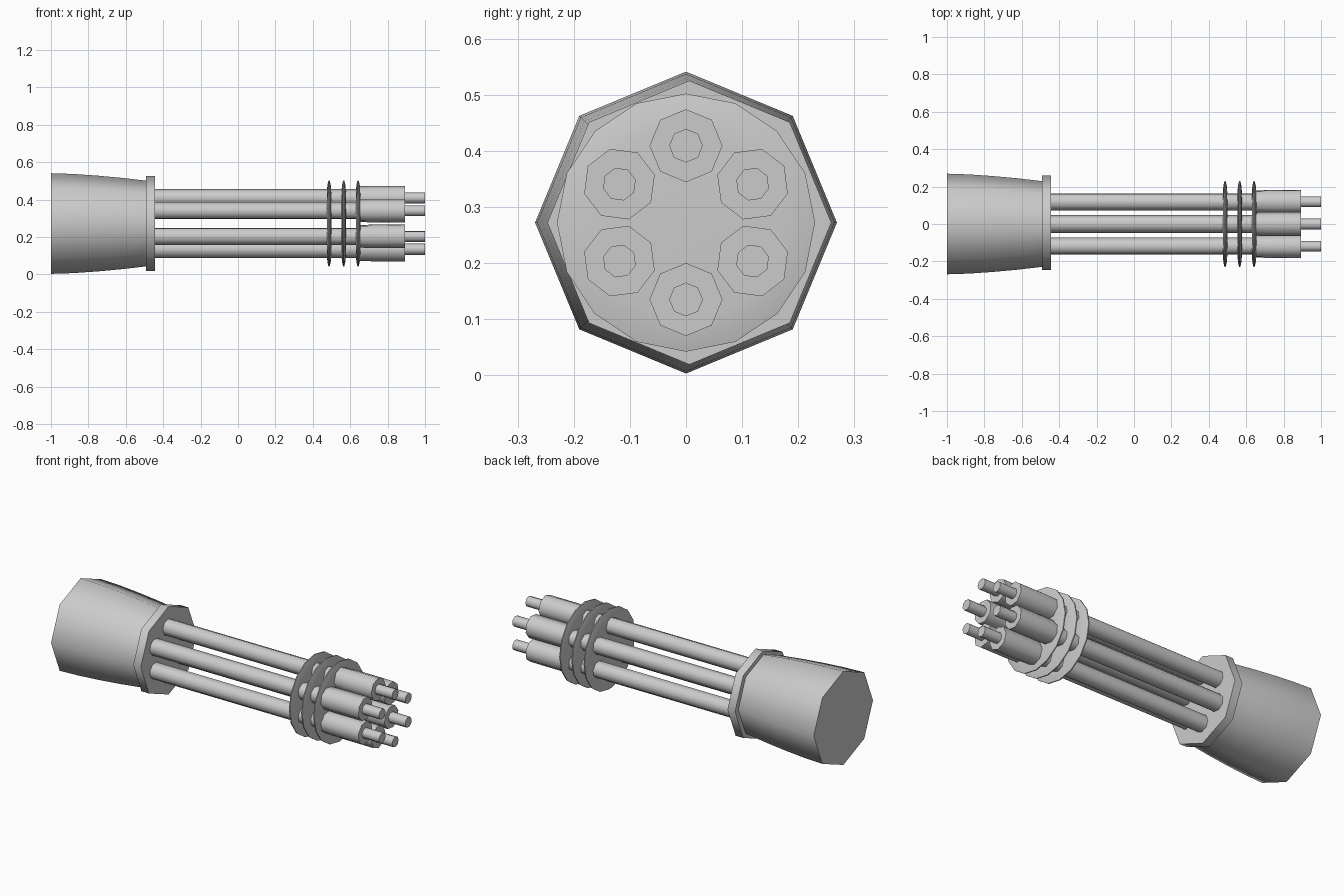
import bpy, bmesh
from math import cos, sin, pi, radians

if "Cube" in bpy.data.objects:
    bpy.data.objects.remove(bpy.data.objects["Cube"])

CZ = 0.272  # height of the long axis


def lathe(name, profile, sides, cy=0.0, cz=CZ, phase=0.0):
    """Capped solid spun around the x direction from (x, radius) pairs."""
    bm = bmesh.new()
    rings = []
    for x, r in profile:
        rings.append([bm.verts.new((x, cy + r * sin(phase + 2 * pi * i / sides),
                                    cz + r * cos(phase + 2 * pi * i / sides)))
                      for i in range(sides)])
    for a, b in zip(rings, rings[1:]):
        for i in range(sides):
            j = (i + 1) % sides
            bm.faces.new((a[i], a[j], b[j], b[i]))
    bm.faces.new(rings[0])
    bm.faces.new(rings[-1])
    bmesh.ops.recalc_face_normals(bm, faces=bm.faces)
    me = bpy.data.meshes.new(name)
    bm.to_mesh(me)
    bm.free()
    ob = bpy.data.objects.new(name, me)
    bpy.context.collection.objects.link(ob)
    bpy.ops.object.select_all(action='DESELECT')
    ob.select_set(True)
    bpy.context.view_layer.objects.active = ob
    bpy.ops.object.shade_smooth_by_angle(angle=radians(50))
    return ob


# Tapered rear housing
lathe("rear_housing", [(-1.0, 0.269), (-0.88, 0.265), (-0.75, 0.256),
                       (-0.62, 0.244), (-0.49, 0.229)], 8)

# Collar at the front of the housing
lathe("collar", [(-0.493, 0.253), (-0.445, 0.253)], 8, cy=0.006)

# Lens-edged clamp discs
for k, x in enumerate((0.487, 0.565, 0.642)):
    lathe(f"clamp_disc_{k + 1}",
          [(x - 0.012, 0.17), (x - 0.009, 0.205), (x - 0.003, 0.23),
           (x + 0.003, 0.23), (x + 0.009, 0.205), (x + 0.012, 0.17)], 16)

# Six barrels, each with a thick sleeve and a thin muzzle tip
for k in range(6):
    a = k * pi / 3
    cy, cz = 0.137 * sin(a), CZ + 0.137 * cos(a)
    lathe(f"barrel_{k + 1}", [(-0.46, 0.047), (0.65, 0.047)], 8, cy, cz, a)
    lathe(f"sleeve_{k + 1}", [(0.64, 0.062), (0.72, 0.065), (0.892, 0.065)], 8, cy, cz, a)
    lathe(f"muzzle_tip_{k + 1}", [(0.88, 0.03), (1.0, 0.03)], 8, cy, cz, a)
